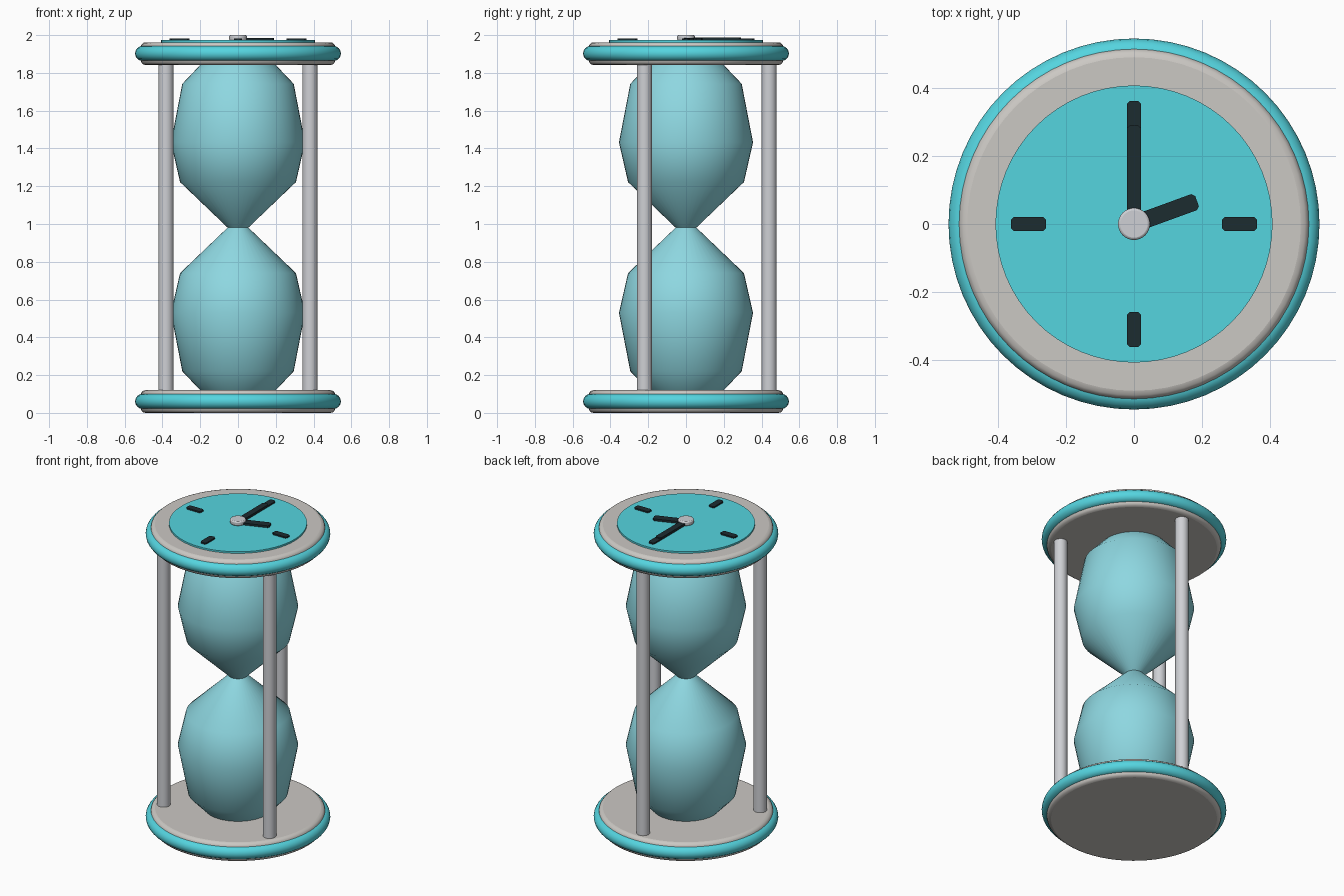
import bpy, bmesh, math
from mathutils import Matrix, Vector

if "Cube" in bpy.data.objects:
    bpy.data.objects.remove(bpy.data.objects["Cube"])


def material(name, rgb):
    m = bpy.data.materials.new(name)
    m.diffuse_color = (*rgb, 1)
    m.use_nodes = True
    m.node_tree.nodes["Principled BSDF"].inputs["Base Color"].default_value = m.diffuse_color
    return m


TEAL = material("teal", (0.09, 0.66, 0.74))
GLASS = material("tinted_glass", (0.27, 0.68, 0.75))
STONE = material("warm_grey", (0.60, 0.58, 0.55))
METAL = material("metal", (0.62, 0.63, 0.66))
DARK = material("dark", (0.012, 0.025, 0.03))


def finish(obj, name, mat, angle=30):
    obj.name = obj.data.name = name
    obj.data.materials.append(mat)
    bpy.ops.object.select_all(action='DESELECT')
    obj.select_set(True)
    bpy.context.view_layer.objects.active = obj
    bpy.ops.object.shade_smooth_by_angle(angle=math.radians(angle))
    return obj


def bevel(obj, width, segments):
    b = obj.modifiers.new("bevel", 'BEVEL')
    b.width, b.segments = width, segments
    b.limit_method = 'ANGLE'
    b.angle_limit = math.radians(40)


def cylinder(name, radius, z0, z1, mat, x=0, y=0, sides=64, edge=0, segments=3):
    bpy.ops.mesh.primitive_cylinder_add(vertices=sides, radius=radius, depth=z1 - z0,
                                        location=(x, y, (z0 + z1) / 2))
    obj = finish(bpy.context.object, name, mat)
    if edge:
        bevel(obj, edge, segments)
    return obj


def bar(name, r0, r1, width, z0, z1, angle):
    # Flat bar lying on the dial, running outward from r0 to r1
    bpy.ops.mesh.primitive_cube_add(size=1)
    obj = bpy.context.object
    size = Matrix.Diagonal(Vector((r1 - r0, width, z1 - z0, 1)))
    obj.data.transform(Matrix.Rotation(math.radians(angle), 4, 'Z')
                       @ Matrix.Translation(((r0 + r1) / 2, 0, (z0 + z1) / 2)) @ size)
    finish(obj, name, DARK)
    # Chamfer the upright corners
    bm = bmesh.new()
    bm.from_mesh(obj.data)
    upright = [e for e in bm.edges
               if (e.verts[0].co - e.verts[1].co).xy.length < 1e-5]
    bmesh.ops.bevel(bm, geom=upright, offset=0.009, segments=1, affect='EDGES')
    bm.to_mesh(obj.data)
    bm.free()


def lathe(name, profile, mat, steps=48):
    bm = bmesh.new()
    verts = [bm.verts.new((r, 0, z)) for r, z in profile]
    edges = [bm.edges.new(p) for p in zip(verts, verts[1:])]
    bmesh.ops.spin(bm, geom=verts + edges, axis=(0, 0, 1), cent=(0, 0, 0),
                   angle=math.tau, steps=steps, use_duplicate=False)
    bmesh.ops.remove_doubles(bm, verts=bm.verts, dist=1e-5)
    bmesh.ops.recalc_face_normals(bm, faces=bm.faces)
    mesh = bpy.data.meshes.new(name)
    bm.to_mesh(mesh)
    bm.free()
    obj = bpy.data.objects.new(name, mesh)
    bpy.context.collection.objects.link(obj)
    return finish(obj, name, mat, 60)


# End plates with a rounded coloured rim
for label, z in (("bottom", 0.0), ("top", 1.842)):
    cylinder(label + "_plate", 0.515, z, z + 0.12, STONE, edge=0.025)
    bpy.ops.mesh.primitive_torus_add(major_segments=64, minor_segments=16,
                                     major_radius=0.505, minor_radius=0.04,
                                     location=(0, 0, z + 0.061))
    finish(bpy.context.object, label + "_rim", TEAL, 60)

# Glass bulbs, mirrored about the neck
lower = [(0.195, 0.115), (0.295, 0.22), (0.355, 0.53), (0.307, 0.74), (0.055, 0.981)]
upper = [(r, 1.962 - z) for r, z in reversed(lower[:-1])]
lathe("glass_bulbs", lower + upper, GLASS)

# Three posts
for i, a in enumerate((90, 210, 330)):
    t = math.radians(a)
    cylinder(f"post_{i + 1}", 0.04, 0.11, 1.852, METAL,
             x=0.44 * math.cos(t), y=0.44 * math.sin(t), sides=24)

# Clock dial, hour marks, hands and centre knob
cylinder("dial", 0.407, 1.955, 1.973, TEAL)
for i in range(4):
    bar(f"hour_mark_{i + 1}", 0.258, 0.362, 0.041, 1.97, 1.982, 90 * i)
bar("minute_hand", -0.015, 0.29, 0.041, 1.971, 1.988, 90)
bar("hour_hand", 0.0, 0.197, 0.05, 1.971, 1.986, 20)
cylinder("centre_knob", 0.047, 1.971, 2.0, METAL, sides=32, edge=0.007, segments=2)
